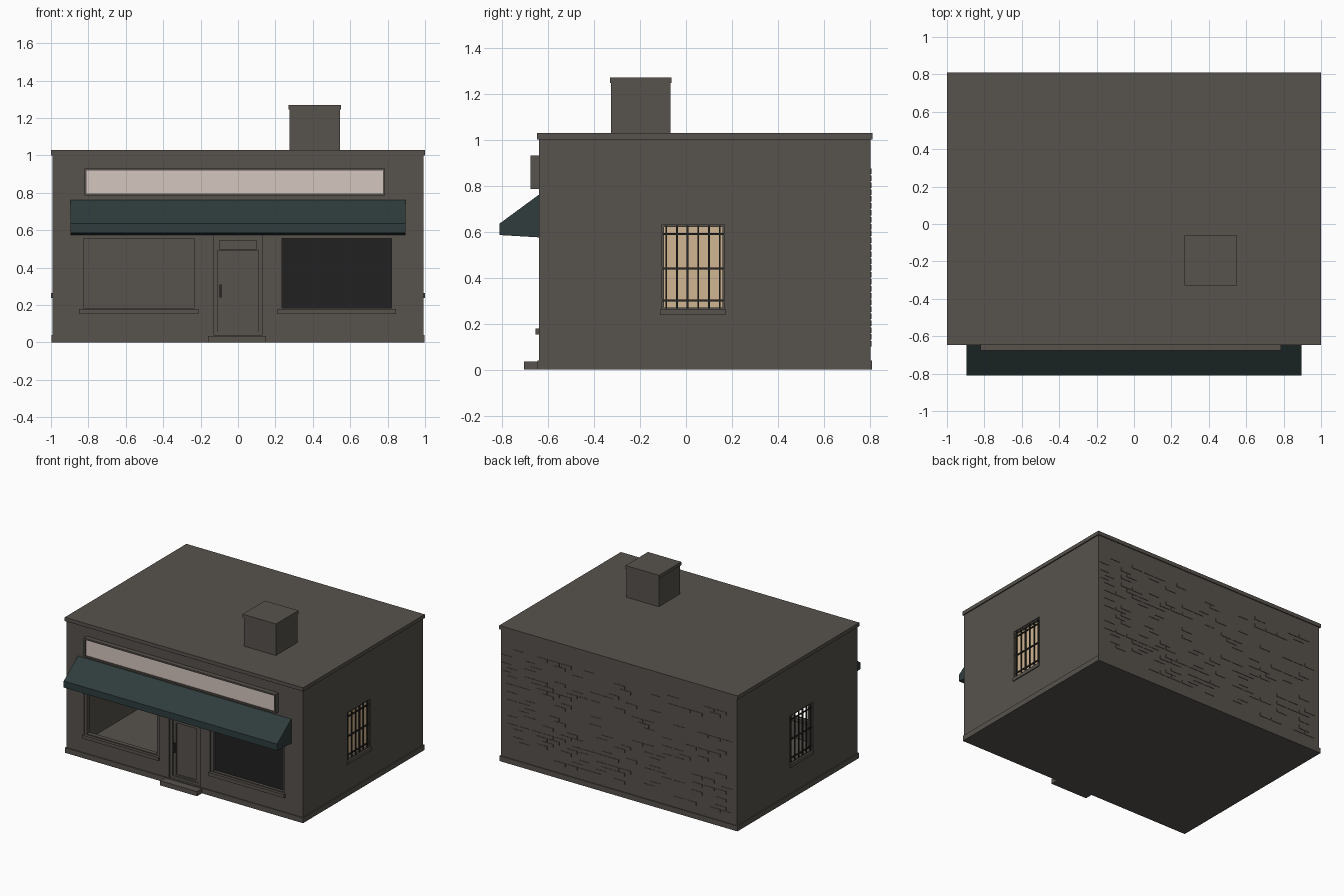
import bpy
import bmesh
import random
from mathutils import Matrix, Vector

old = bpy.data.objects.get("Cube")
if old:
    bpy.data.objects.remove(old, do_unlink=True)


def material(name, r, g, b):
    m = bpy.data.materials.new(name)
    m.use_nodes = True
    m.diffuse_color = (r, g, b, 1)
    bsdf = m.node_tree.nodes["Principled BSDF"]
    bsdf.inputs["Base Color"].default_value = (r, g, b, 1)
    bsdf.inputs["Roughness"].default_value = 0.9
    return m


STONE = material("grey brown brick", 0.095, 0.085, 0.073)
CANVAS = material("dark teal canvas", 0.029, 0.046, 0.046)
SIGN = material("pale sign board", 0.66, 0.57, 0.52)
GLOW = material("warm tan pane", 0.64, 0.47, 0.29)
GLASS = material("dark glass", 0.016, 0.015, 0.015)
IRON = material("black iron", 0.02, 0.02, 0.018)


def finish(name, bm, mat):
    bmesh.ops.recalc_face_normals(bm, faces=bm.faces)
    mesh = bpy.data.meshes.new(name)
    bm.to_mesh(mesh)
    bm.free()
    if mat:
        mesh.materials.append(mat)
    obj = bpy.data.objects.new(name, mesh)
    bpy.context.collection.objects.link(obj)
    return obj


def boxes(name, spans, mat):
    """One object from boxes given as (x pair, y pair, z pair)."""
    bm = bmesh.new()
    for span in spans:
        mid = Vector([(a + b) / 2 for a, b in span])
        size = Vector([abs(b - a) for a, b in span])
        bmesh.ops.create_cube(bm, size=1, matrix=Matrix.Translation(mid) @ Matrix.Diagonal(size).to_4x4())
    return finish(name, bm, mat)


def box(name, x, y, z, mat):
    return boxes(name, [(x, y, z)], mat)


def ring(u, v, w):
    """Four strips just inside the rectangle u, v, as (u pair, v pair)."""
    inner = (v[0] + w, v[1] - w)
    return [(u, (v[0], v[0] + w)), (u, (v[1] - w, v[1])),
            ((u[0], u[0] + w), inner), ((u[1] - w, u[1]), inner)]


def front_frame(name, x, y, z, w, mat):
    return boxes(name, [(a, y, b) for a, b in ring(x, z, w)], mat)


FRONT, BACK, SIDE = -0.64, 0.803, 0.992
SHOP_Z = (0.165, 0.575)
LEFT_X, RIGHT_X = (0.215, 0.84), (-0.845, -0.215)
DOOR_X, DOOR_Z = (-0.13, 0.13), (0.04, 0.575)
SIDE_Y, SIDE_Z = (-0.105, 0.168), (0.26, 0.63)

# Hollow walls with real openings
walls = box("walls", (-SIDE, SIDE), (FRONT, BACK), (0.005, 1.01), STONE)
deep = (FRONT - 0.1, FRONT + 0.15)
cutters = [
    box("room_cutter", (-0.945, 0.945), (FRONT + 0.045, BACK - 0.03), (0.03, 0.98), STONE),
    box("left_shop_cutter", LEFT_X, deep, SHOP_Z, STONE),
    box("right_shop_cutter", RIGHT_X, deep, SHOP_Z, STONE),
    box("door_cutter", DOOR_X, deep, DOOR_Z, STONE),
    box("side_cutter", (-1.2, 1.2), SIDE_Y, SIDE_Z, STONE),
]
bpy.context.view_layer.objects.active = walls
for cutter in cutters:
    cutter.hide_render = True
    mod = walls.modifiers.new("opening", "BOOLEAN")
    mod.operation = "DIFFERENCE"
    mod.solver = "EXACT"
    mod.object = cutter
    bpy.ops.object.modifier_apply(modifier=mod.name)
    bpy.data.objects.remove(cutter, do_unlink=True)

# Plinth, roof and chimney
box("plinth", (-0.998, 0.998), (FRONT - 0.006, 0.809), (0, 0.04), STONE)
box("roof_cap", (-1, 1), (FRONT - 0.008, 0.81), (1.0, 1.028), STONE)
box("chimney", (0.276, 0.545), (-0.325, -0.068), (1.02, 1.25), STONE)
box("chimney_cap", (0.27, 0.55), (-0.33, -0.062), (1.245, 1.27), STONE)

# Sign board above the awning
box("sign_back", (-0.815, 0.78), (-0.66, FRONT + 0.005), (0.79, 0.925), STONE)
front_frame("sign_frame", (-0.822, 0.787), (-0.675, FRONT), (0.785, 0.93), 0.012, STONE)
box("sign_face", (-0.81, 0.775), (-0.667, -0.659), (0.797, 0.918), SIGN)

# Awning, extruded from its side profile
bm = bmesh.new()
profile = [(FRONT, 0.76), (-0.81, 0.635), (-0.81, 0.585), (FRONT, 0.575)]
face = bm.faces.new([bm.verts.new((-0.895, y, z)) for y, z in profile])
side = bmesh.ops.extrude_face_region(bm, geom=[face])["geom"]
bmesh.ops.translate(bm, vec=(1.79, 0, 0), verts=[v for v in side if isinstance(v, bmesh.types.BMVert)])
finish("awning", bm, CANVAS)

# Shop windows: the left one is glazed, the right one stands open
for label, span in (("left", LEFT_X), ("right", RIGHT_X)):
    front_frame(label + "_shop_frame", span, (FRONT + 0.008, FRONT + 0.04), SHOP_Z, 0.02, STONE)
    box(label + "_shop_sill", (span[0] - 0.005, span[1] + 0.005), (FRONT - 0.014, FRONT + 0.02),
        (0.152, 0.178), STONE)
box("left_shop_glass", (LEFT_X[0] + 0.01, LEFT_X[1] - 0.01), (FRONT + 0.03, FRONT + 0.038),
    (0.175, 0.565), GLASS)

# Recessed door with transom, panel and handle
door_y = FRONT + 0.025
box("door_leaf", DOOR_X, (door_y, door_y + 0.02), DOOR_Z, STONE)
front_frame("door_frame", DOOR_X, (door_y - 0.015, door_y), DOOR_Z, 0.02, STONE)
front_frame("transom_frame", (-0.11, 0.11), (door_y - 0.01, door_y), (0.49, 0.555), 0.01, STONE)
front_frame("door_panel_frame", (-0.105, 0.105), (door_y - 0.008, door_y), (0.05, 0.485), 0.022, STONE)
box("door_handle", (-0.1, -0.088), (door_y - 0.025, door_y - 0.005), (0.24, 0.31), IRON)
box("door_step", (-0.16, 0.15), (-0.705, FRONT), (0, 0.035), STONE)

# Barred side windows
bar_y = [-0.086 + 0.0465 * i for i in range(6)]
bar_z = [0.3, 0.44, 0.59]
for label, s in (("left", 1), ("right", -1)):
    frame_x = (s * 0.955, s * 0.985)
    boxes(label + "_side_frame", [(frame_x, a, b) for a, b in ring(SIDE_Y, SIDE_Z, 0.01)], STONE)
    bar_x = (s * 0.978, s * 0.986)
    bars = [(bar_x, (y - 0.004, y + 0.004), SIDE_Z) for y in bar_y]
    bars += [(bar_x, SIDE_Y, (z - 0.004, z + 0.004)) for z in bar_z]
    boxes(label + "_window_bars", bars, IRON)
    box(label + "_side_sill", (s * 0.96, s * 0.999), (-0.11, 0.172), (0.238, 0.264), STONE)
box("left_side_pane", (0.962, 0.968), SIDE_Y, SIDE_Z, GLOW)

# Slightly raised bricks scattered over the back wall
random.seed(4)
bricks = []
for row in range(26):
    z = 0.1 + row * 0.03
    for column in range(19):
        if random.random() < 0.3:
            x = -0.95 + column * 0.1 + (row % 2) * 0.05
            bricks.append(((x, min(x + 0.09, 0.98)), (BACK - 0.005, BACK + 0.003), (z, z + 0.024)))
boxes("back_bricks", bricks, STONE)
